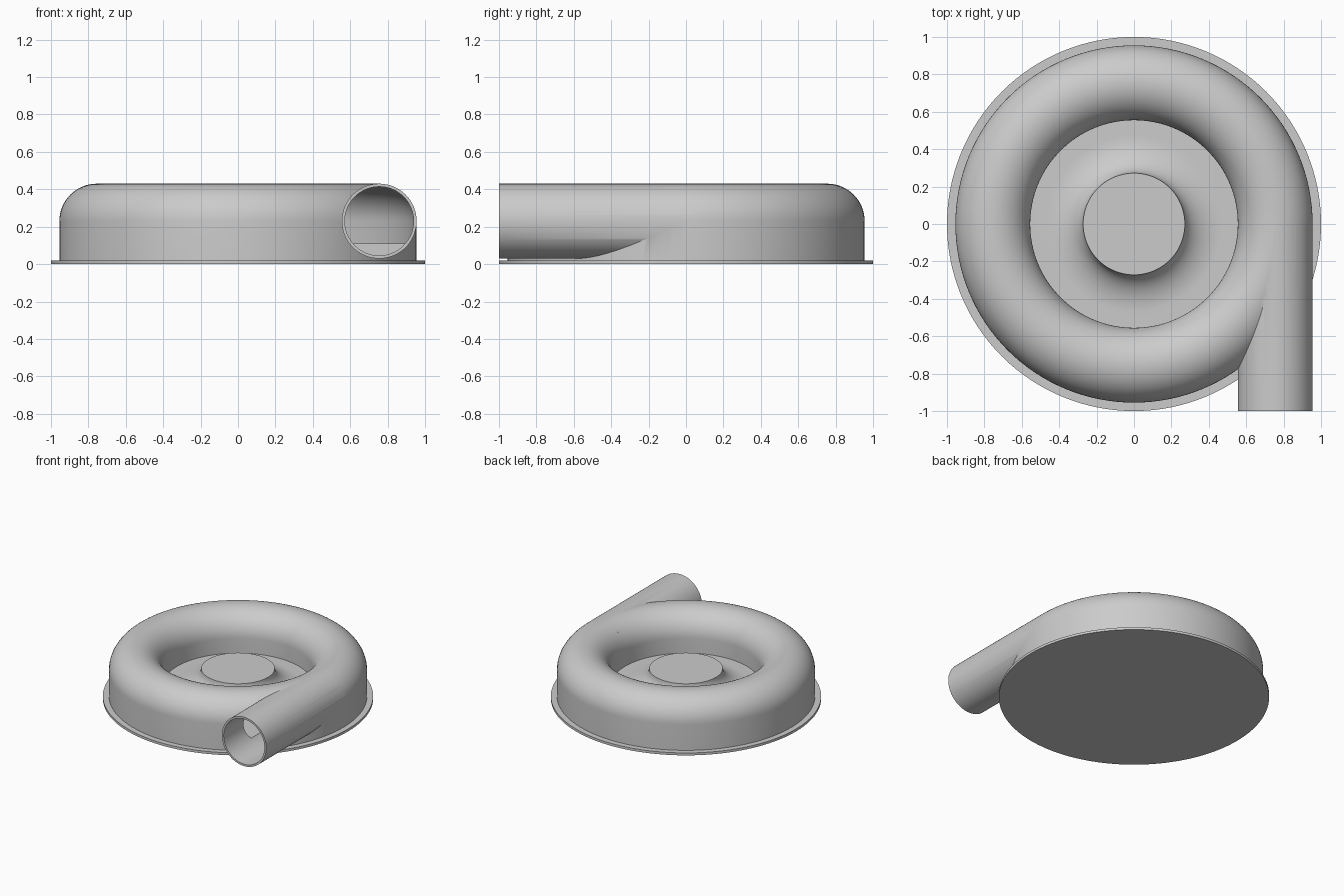
import bpy, bmesh, math
from mathutils import Matrix, Vector

if "Cube" in bpy.data.objects:
    bpy.data.objects.remove(bpy.data.objects["Cube"], do_unlink=True)

grey = bpy.data.materials.new("plain grey")
grey.use_nodes = True
grey.diffuse_color = (0.6, 0.6, 0.6, 1)
grey.node_tree.nodes["Principled BSDF"].inputs["Base Color"].default_value = grey.diffuse_color

RING, TUBE, MID, WALL = 0.755, 0.2, 0.23, 0.015
FLOOR, HUB_R, HUB_TOP = 0.11, 0.272, 0.245


def add_object(name, bm):
    bmesh.ops.recalc_face_normals(bm, faces=bm.faces)
    mesh = bpy.data.meshes.new(name)
    bm.to_mesh(mesh)
    bm.free()
    mesh.materials.append(grey)
    obj = bpy.data.objects.new(name, mesh)
    bpy.context.collection.objects.link(obj)
    return obj


def lathe(name, profile, closed=False, steps=128):
    """Spin an (r, z) profile around the z axis."""
    bm = bmesh.new()
    verts = [bm.verts.new((r, 0, z)) for r, z in profile]
    edges = [bm.edges.new(p) for p in zip(verts, verts[1:])]
    if closed:
        edges.append(bm.edges.new((verts[-1], verts[0])))
    bmesh.ops.spin(bm, geom=verts + edges, axis=(0, 0, 1), cent=(0, 0, 0),
                   angle=math.tau, steps=steps, use_duplicate=False)
    bmesh.ops.remove_doubles(bm, verts=bm.verts, dist=1e-4)
    return add_object(name, bm)


def rod(name, radius, y0, y1):
    """Cylinder along y, on the line of the outlet."""
    bm = bmesh.new()
    place = Matrix.Translation(Vector((RING, (y0 + y1) / 2, MID))) @ Matrix.Rotation(math.pi / 2, 4, "X")
    bmesh.ops.create_cone(bm, cap_ends=True, segments=96, radius1=radius, radius2=radius,
                          depth=y1 - y0, matrix=place)
    return add_object(name, bm)


def arch(radius, steps=32):
    """Half circle over the ring, from its inner to its outer side."""
    return [(RING - radius * math.cos(math.pi * i / steps),
             MID + radius * math.sin(math.pi * i / steps)) for i in range(steps + 1)]


def combine(target, tool, operation):
    mod = target.modifiers.new(operation.lower(), "BOOLEAN")
    mod.object, mod.operation, mod.solver = tool, operation, "EXACT"
    bpy.context.view_layer.objects.active = target
    bpy.ops.object.modifier_apply(modifier=mod.name)
    bpy.data.objects.remove(tool, do_unlink=True)


def smooth(obj):
    bpy.ops.object.select_all(action="DESELECT")
    obj.select_set(True)
    bpy.context.view_layer.objects.active = obj
    bpy.ops.object.shade_smooth_by_angle(angle=math.radians(30))


# Base plate
base = lathe("base_plate", [(0, 0), (1, 0), (1, 0.02), (0, 0.02)])

# Housing with its central hub and the flared floor around it
flare = [(HUB_R + 0.2 * (1 - math.cos(a)), HUB_TOP - (HUB_TOP - FLOOR) * math.sin(a))
         for a in (math.pi / 2 * i / 16 for i in range(17))]
housing = lathe("volute_housing", [(0, HUB_TOP)] + flare + [(RING - TUBE, FLOOR)]
                + arch(TUBE) + [(RING + TUBE, 0.01), (0, 0.01)])

# Outlet pipe, then the hollow channel through pipe and ring
combine(housing, rod("outlet_pipe", TUBE, -1, 0), "UNION")
inner = TUBE - WALL
channel = lathe("ring_channel", [(RING - inner, FLOOR)] + arch(inner) + [(RING + inner, FLOOR)], closed=True)
combine(housing, channel, "DIFFERENCE")
combine(housing, rod("pipe_bore", inner - 0.001, -1.1, -0.01), "DIFFERENCE")

for part in (base, housing):
    smooth(part)
